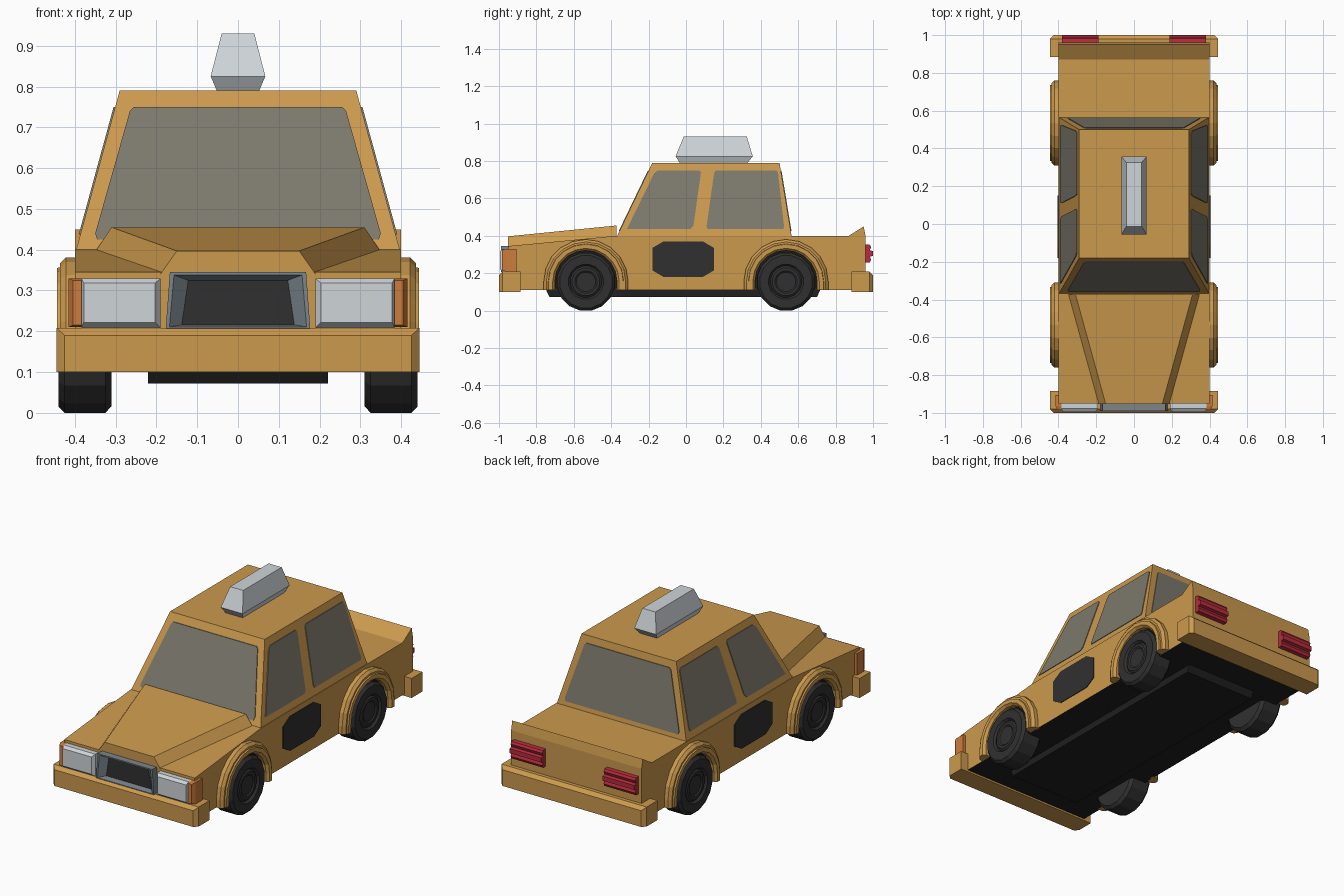
import bpy, bmesh, math

if "Cube" in bpy.data.objects:
    bpy.data.objects.remove(bpy.data.objects["Cube"])


def material(name, rgb):
    m = bpy.data.materials.new(name)
    m.diffuse_color = (*rgb, 1)
    m.use_nodes = True
    m.node_tree.nodes["Principled BSDF"].inputs["Base Color"].default_value = m.diffuse_color
    return m


PAINT = material("ochre paint", (0.60, 0.32, 0.075))
GLASS = material("grey glass", (0.20, 0.19, 0.15))
LAMP = material("pale lamp", (0.62, 0.66, 0.69))
TRIM = material("steel trim", (0.20, 0.24, 0.27))
AMBER = material("amber lamp", (0.61, 0.20, 0.045))
RED = material("red lamp", (0.46, 0.025, 0.045))
RUBBER = material("dark rubber", (0.030, 0.030, 0.030))
BLACK = material("black", (0.014, 0.014, 0.014))


def loft(name, rings, mats, mirror=False, rule=None):
    """Closed solid skinned through rings of points; rule(face) picks the material."""
    bm = bmesh.new()
    vs = [[bm.verts.new(p) for p in r] for r in rings]
    n = len(rings[0])
    bm.faces.new(vs[0])
    for a, b in zip(vs, vs[1:]):
        for i in range(n):
            j = (i + 1) % n
            bm.faces.new((a[i], a[j], b[j], b[i]))
    end = bm.faces.new(vs[-1])
    bmesh.ops.recalc_face_normals(bm, faces=bm.faces)
    if rule:
        for f in bm.faces:
            f.material_index = int(rule(f, end))
    me = bpy.data.meshes.new(name)
    bm.to_mesh(me)
    bm.free()
    for m in mats:
        me.materials.append(m)
    ob = bpy.data.objects.new(name, me)
    bpy.context.collection.objects.link(ob)
    if mirror:
        ob.modifiers.new("Mirror", 'MIRROR')
    return ob


def rect_y(x0, x1, z0, z1, y):
    return [(x0, y, z0), (x1, y, z0), (x1, y, z1), (x0, y, z1)]


def rect_z(x, y0, y1, z):
    return [(-x, y0, z), (x, y0, z), (x, y1, z), (-x, y1, z)]


# Lower body, black underneath
side = [(-0.95, 0.11), (-0.95, 0.345), (-0.37, 0.40), (0.87, 0.40), (0.95, 0.45), (0.96, 0.40), (0.96, 0.11)]
loft("body", [[(x, y, z) for y, z in side] for x in (-0.40, 0.40)], [PAINT, BLACK],
     rule=lambda f, end: f.normal.z < -0.9)
loft("floor_pan", [rect_z(0.22, -0.73, 0.70, 0.072), rect_z(0.22, -0.75, 0.72, 0.115)], [BLACK])

# Raised hood panel, widening towards the windscreen
loft("hood", [[(-a, y, z0), (a, y, z0), (b, y, z1), (-b, y, z1)] for y, a, b, z0, z1 in
              ((-0.952, 0.19, 0.15, 0.34, 0.397), (-0.372, 0.35, 0.31, 0.395, 0.455))], [PAINT])

# Cabin
loft("cabin", [rect_z(0.398, -0.37, 0.565, 0.395), rect_z(0.29, -0.18, 0.50, 0.79)], [PAINT])

# Windows: thin plates lying on the sloping cabin faces
def slope(a, b, z):
    return a + (b - a) * (z - 0.395) / 0.395


screen = [(-0.345, 0.425), (0.345, 0.425), (0.35, 0.44), (0.265, 0.74), (0.255, 0.75),
          (-0.255, 0.75), (-0.265, 0.74), (-0.35, 0.44)]
for name, y0, y1, s in (("windscreen", -0.37, -0.18, -1), ("rear_window", 0.565, 0.50, 1)):
    loft(name, [[(x, slope(y0, y1, z) + s * d, z) for x, z in screen] for d in (-0.004, 0.004)], [GLASS])

front_pane = [(-0.315, 0.437), (0.025, 0.437), (0.04, 0.455), (0.08, 0.74), (0.07, 0.75), (-0.15, 0.75), (-0.17, 0.735)]
rear_pane = [(0.115, 0.437), (0.52, 0.437), (0.524, 0.45), (0.492, 0.74), (0.48, 0.75), (0.16, 0.75), (0.15, 0.735), (0.11, 0.45)]
for name, pane in (("front_side_window", front_pane), ("rear_side_window", rear_pane)):
    loft(name, [[(slope(0.398, 0.29, z) + d, y, z) for y, z in pane] for d in (-0.004, 0.004)],
         [GLASS], mirror=True)

# Dark eight-sided door panels
panel = [(-0.18, 0.215), (-0.18, 0.335), (-0.12, 0.37), (0.09, 0.37),
         (0.15, 0.335), (0.15, 0.215), (0.09, 0.18), (-0.12, 0.18)]
loft("door_panel", [[(x, y, z) for y, z in panel] for x in (0.397, 0.404)], [RUBBER], mirror=True)

# Wheels, wheel wells and arches
R, SEG = 0.157, 16
for end_name, wy in (("front", -0.535), ("rear", 0.535)):
    def circle(x, r, n=SEG, floor=0.0):
        return [(x, wy + r * math.sin(2 * math.pi * (i + .5) / n),
                 max(floor, R * math.cos(math.pi / SEG) + r * math.cos(2 * math.pi * (i + .5) / n)))
                for i in range(n)]

    tread = [(0.31, 0.14), (0.325, R), (0.425, R), (0.44, 0.142), (0.44, 0.095),
             (0.428, 0.085), (0.436, 0.075), (0.436, 0.06), (0.430, 0.052)]
    loft(end_name + "_wheel", [circle(x, r) for x, r in tread], [RUBBER], mirror=True)
    loft(end_name + "_wheel_well", [circle(x, 0.175, 24, 0.112) for x in (0.39, 0.404)], [BLACK], mirror=True)

    section = [(0.166, 0.39), (0.166, 0.43), (0.178, 0.444), (0.20, 0.444), (0.202, 0.436), (0.212, 0.436),
               (0.226, 0.422), (0.226, 0.39)]
    arch = [[(x, wy + r, 0.11) for r, x in section]]
    for i in range(11):
        a = math.pi * i / 10
        arch.append([(x, wy + r * math.cos(a), 0.155 + r * math.sin(a)) for r, x in section])
    arch.append([(x, wy - r, 0.11) for r, x in section])
    loft(end_name + "_arch", arch, [PAINT], mirror=True)

# Bumpers with a chamfered outer face
for name, s in (("front_bumper", -1), ("rear_bumper", 1)):
    loft(name, [rect_y(-0.445, 0.445, 0.10, 0.208, s * 0.885),
                rect_y(-0.445, 0.445, 0.10, 0.208, s * 0.98),
                rect_y(-0.425, 0.425, 0.10, 0.19, s * 1.0)], [PAINT])

# Headlights and amber corner lamps
loft("headlight", [rect_y(0.19, 0.384, 0.208, 0.33, -0.94), rect_y(0.19, 0.384, 0.208, 0.33, -0.978),
                   rect_y(0.203, 0.378, 0.222, 0.318, -0.995)], [LAMP], mirror=True)
loft("corner_lamp", [rect_y(0.384, 0.415, 0.21, 0.33, -0.905), rect_y(0.384, 0.415, 0.21, 0.33, -0.965),
                     rect_y(0.384, 0.405, 0.215, 0.325, -0.985)], [AMBER], mirror=True)

# Grille: steel frame sloping in to a dark recess
def trapezoid(b, t, z0, z1, y):
    return [(-b, y, z0), (b, y, z0), (t, y, z1), (-t, y, z1)]


loft("grille", [trapezoid(0.177, 0.167, 0.207, 0.345, -0.94), trapezoid(0.177, 0.167, 0.207, 0.345, -0.99),
                trapezoid(0.168, 0.157, 0.211, 0.338, -0.99), trapezoid(0.138, 0.122, 0.216, 0.325, -0.956)],
     [TRIM, RUBBER], rule=lambda f, end: f == end)

# Ridged tail lights
ridge = [(0.95, 0.255), (0.983, 0.258), (0.99, 0.272), (0.983, 0.288), (0.999, 0.293),
         (0.999, 0.318), (0.983, 0.323), (0.99, 0.34), (0.983, 0.352), (0.95, 0.355)]
loft("tail_light", [[(x, y, z) for y, z in ridge] for x in (0.188, 0.382)], [RED], mirror=True)

# Roof sign
loft("roof_sign", [rect_z(0.05, -0.03, 0.325, 0.785), rect_z(0.067, -0.056, 0.357, 0.825),
                   rect_z(0.04, -0.012, 0.325, 0.93)], [LAMP])
